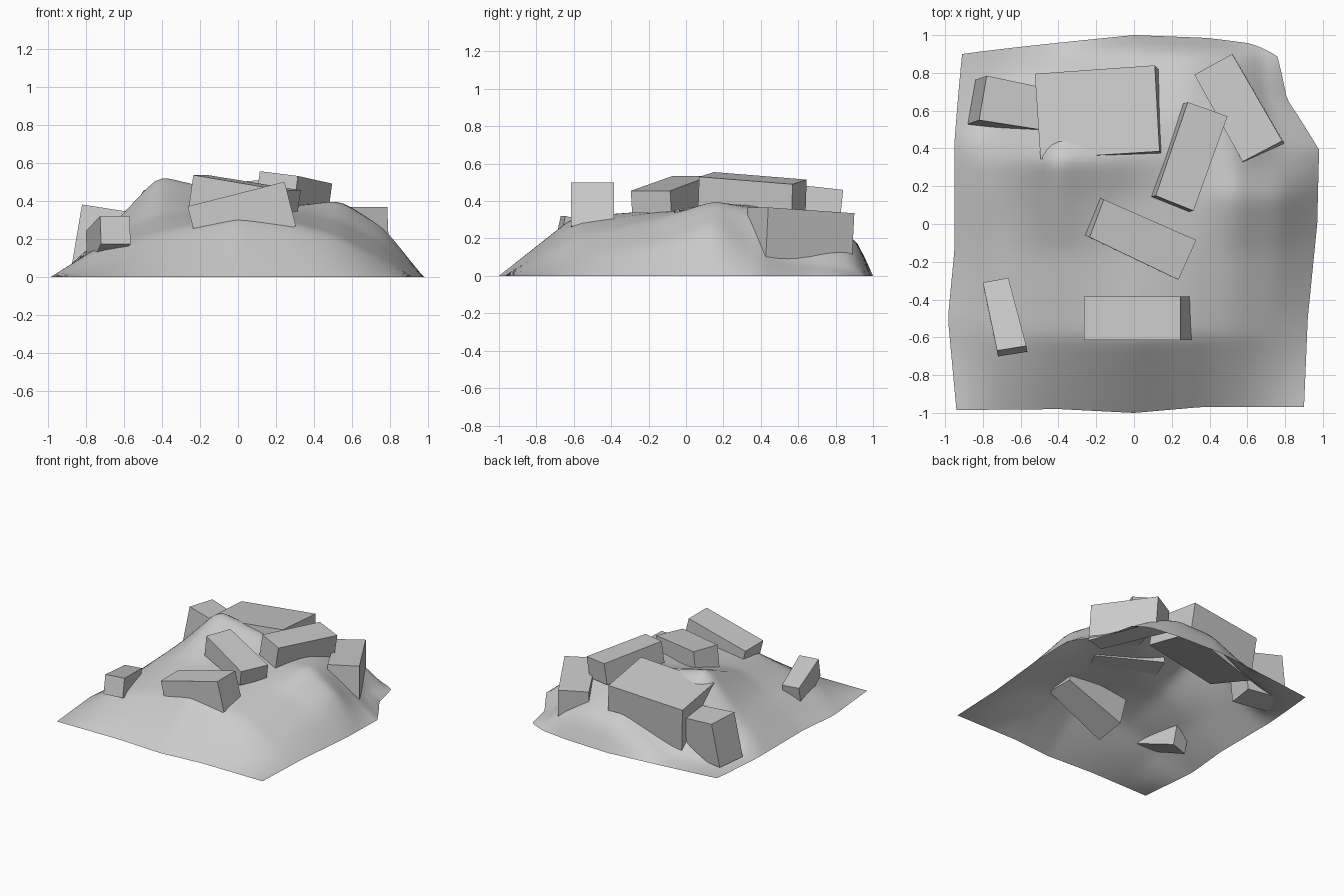
import bpy, bmesh
from mathutils import Vector

if "Cube" in bpy.data.objects:
    bpy.data.objects.remove(bpy.data.objects["Cube"])


def lerp_table(xs, ys, t):
    """Piecewise linear lookup."""
    for i in range(len(xs) - 1):
        if t <= xs[i + 1]:
            f = (t - xs[i]) / (xs[i + 1] - xs[i])
            return ys[i] + f * (ys[i + 1] - ys[i])
    return ys[-1]


def add_object(name, bm):
    me = bpy.data.meshes.new(name)
    bm.to_mesh(me)
    bm.free()
    ob = bpy.data.objects.new(name, me)
    bpy.context.collection.objects.link(ob)
    return ob


# Hill: coarse height profiles, one per row from front to back
cols = [-1, -.75, -.42, 0, .3, .54, .78, 1]
profiles = {
    -1.0: [0, 0, 0, 0, 0, 0, 0, 0],
    -.60: [0, .14, .23, .32, .28, .21, .10, 0],
    -.15: [0, .18, .33, .35, .34, .30, .18, 0],
    .15: [0, .20, .46, .38, .37, .41, .27, 0],
    .35: [0, .20, .55, .44, .39, .36, .15, 0],
    .55: [0, .05, .36, .40, .36, .30, .08, 0],
    .80: [0, .01, .05, .25, .26, .18, .05, 0],
    .92: [0, .00, .02, .19, .20, .14, .03, 0],
    1.0: [0, 0, 0, 0, 0, 0, 0, 0],
}
rows = list(profiles)


def height(u, v):
    return lerp_table(rows, [lerp_table(cols, profiles[r], u) for r in rows], v)


def outline(u, v):
    """Pull the square sheet in to its wavy outline."""
    right = lerp_table([-1, -.5, 0, .4, .7, 1], [-.10, -.08, -.03, -.02, -.19, -.24], v)
    left = lerp_table([-1, -.5, -.13, .45, 1], [.06, .015, .05, .05, .09], v)
    back = lerp_table([-1, -.5, 0, .4, .7, 1], [-.10, -.05, 0, -.015, -.045, -.115], u)
    front = lerp_table([-1, -.4, 0, .35, 1], [.015, .02, 0, .03, .03], u)
    x = u + (right if u > 0 else left) * abs(u) ** 3
    y = v + (back if v > 0 else front) * abs(v) ** 3
    return x, y


N = 50
z = [[height(-1 + 2 * i / N, -1 + 2 * j / N) for i in range(N + 1)] for j in range(N + 1)]
for _ in range(3):
    s = [r[:] for r in z]
    for j in range(1, N):
        for i in range(1, N):
            s[j][i] = z[j][i] / 2 + (z[j][i - 1] + z[j][i + 1] + z[j - 1][i] + z[j + 1][i]) / 8
    z = s

bm = bmesh.new()
grid = [[bm.verts.new((*outline(-1 + 2 * i / N, -1 + 2 * j / N), z[j][i]))
         for i in range(N + 1)] for j in range(N + 1)]
for j in range(N):
    for i in range(N):
        f = bm.faces.new((grid[j][i], grid[j][i + 1], grid[j + 1][i + 1], grid[j + 1][i]))
        f.smooth = True
add_object("hill", bm)


# Slabs: four top corners (counter-clockwise from above), each with its own depth
def slab(name, corners, depths):
    top = [Vector(c) for c in corners]
    down = -(top[2] - top[0]).cross(top[3] - top[1]).normalized()
    bm = bmesh.new()
    a = [bm.verts.new(p) for p in top]
    b = [bm.verts.new(p + down * d) for p, d in zip(top, depths)]
    bm.faces.new(a)
    bm.faces.new(b[::-1])
    for i in range(4):
        k = (i + 1) % 4
        bm.faces.new((a[k], a[i], b[i], b[k]))
    bmesh.ops.recalc_face_normals(bm, faces=bm.faces)
    add_object(name, bm)


slab("front_slab", [(-.265, -.615, .37), (.245, -.615, .50), (.245, -.385, .50), (-.265, -.385, .37)],
     (.35, .24, .24, .30))
slab("front_left_slab", [(-.725, -.67, .32), (-.57, -.645, .32), (-.665, -.285, .24), (-.80, -.31, .24)],
     (.15, .15, .20, .22))
slab("back_left_slab", [(-.82, .55, .38), (-.50, .50, .33), (-.47, .72, .31), (-.78, .785, .36)],
     (.36, .32, .30, .35))
slab("large_back_slab", [(-.495, .345, .455), (.135, .385, .51), (.11, .84, .46), (-.525, .795, .41)],
     (.25, .22, .26, .36))
slab("centre_slab", [(-.235, -.07, .535), (.235, -.295, .455), (.33, -.085, .455), (-.16, .13, .535)],
     (.17, .12, .12, .17))
slab("ridge_slab", [(.115, .15, .555), (.315, .07, .53), (.495, .57, .49), (.285, .645, .515)],
     (.17, .17, .17, .17))
slab("back_right_slab", [(.575, .33, .366), (.785, .44, .366), (.52, .90, .335), (.32, .79, .33)],
     (.25, .30, .22, .18))
